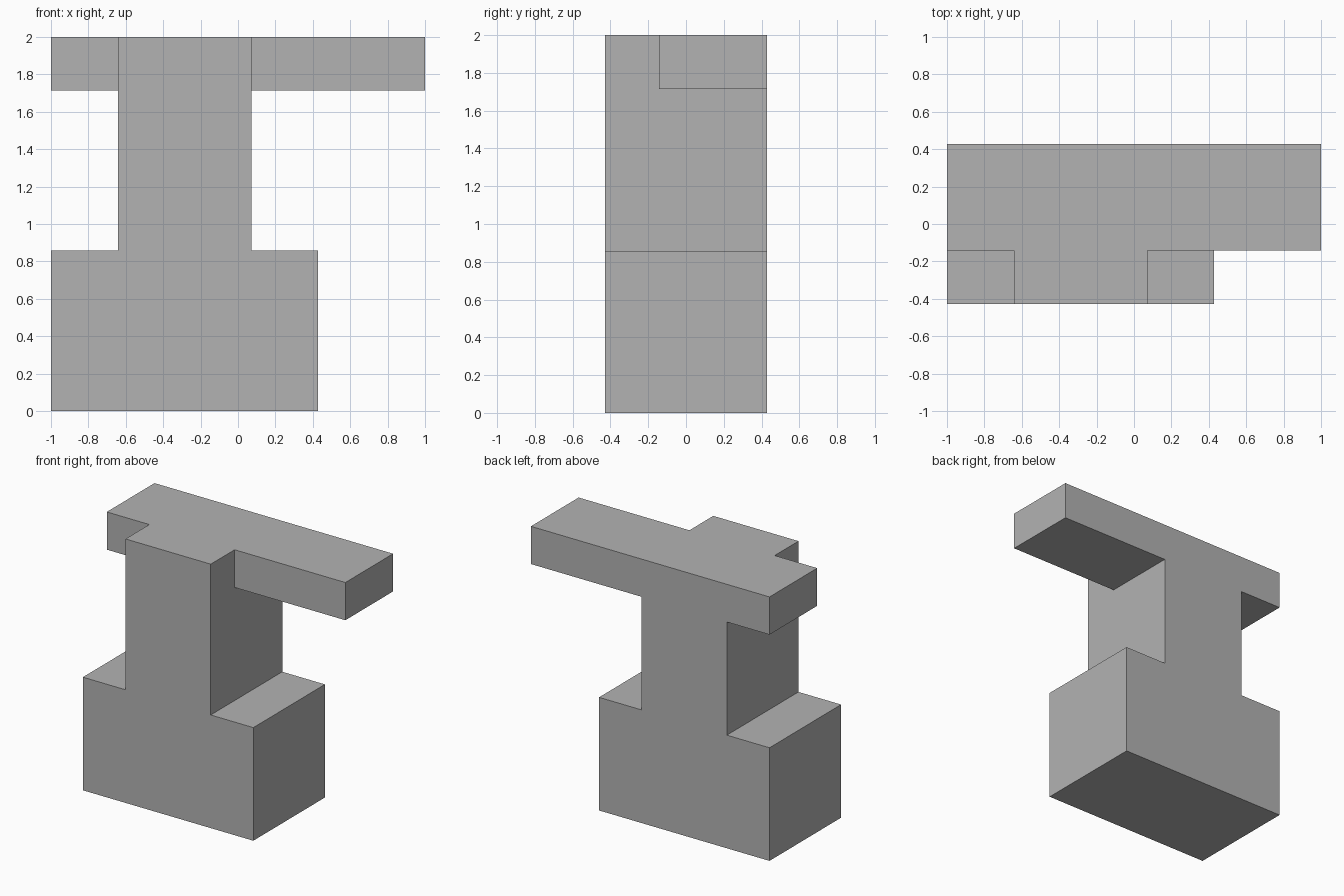
import bpy
import bmesh
from mathutils import Vector

cube = bpy.data.objects.get("Cube")
if cube:
    bpy.data.objects.remove(cube, do_unlink=True)

U = 1 / 7  # grid module

grey = bpy.data.materials.new("plain grey")
grey.use_nodes = True
grey.diffuse_color = (0.45, 0.45, 0.45, 1)
grey.node_tree.nodes["Principled BSDF"].inputs["Base Color"].default_value = grey.diffuse_color


def extrude_profile(name, points, front, back):
    """Extrude an x-z outline, in modules, from front to back along y."""
    bm = bmesh.new()
    face = bm.faces.new([bm.verts.new((x * U, front * U, z * U)) for x, z in points])
    result = bmesh.ops.extrude_face_region(bm, geom=[face])
    moved = [v for v in result["geom"] if isinstance(v, bmesh.types.BMVert)]
    bmesh.ops.translate(bm, verts=moved, vec=Vector((0, (back - front) * U, 0)))
    bmesh.ops.recalc_face_normals(bm, faces=bm.faces)
    mesh = bpy.data.meshes.new(name)
    bm.to_mesh(mesh)
    bm.free()
    mesh.materials.append(grey)
    obj = bpy.data.objects.new(name, mesh)
    bpy.context.collection.objects.link(obj)
    return obj


# Wide base and off-centre column as one stepped outline
body = extrude_profile(
    "base_and_column",
    [(-7, 0), (3, 0), (3, 6), (0.5, 6), (0.5, 14), (-4.5, 14), (-4.5, 6), (-7, 6)],
    -3, 3)

# Top crossbar, flush with the back and top of the column
bar = extrude_profile("crossbar", [(-7, 12), (7, 12), (7, 14), (-7, 14)], -1, 3)
bar.hide_render = True
bar.hide_set(True)

# Merge into one solid and remove seams on flat faces
union = body.modifiers.new("join_crossbar", "BOOLEAN")
union.operation = "UNION"
union.solver = "EXACT"
union.object = bar
clean = body.modifiers.new("clean_seams", "DECIMATE")
clean.decimate_type = "DISSOLVE"
clean.angle_limit = 0.01
